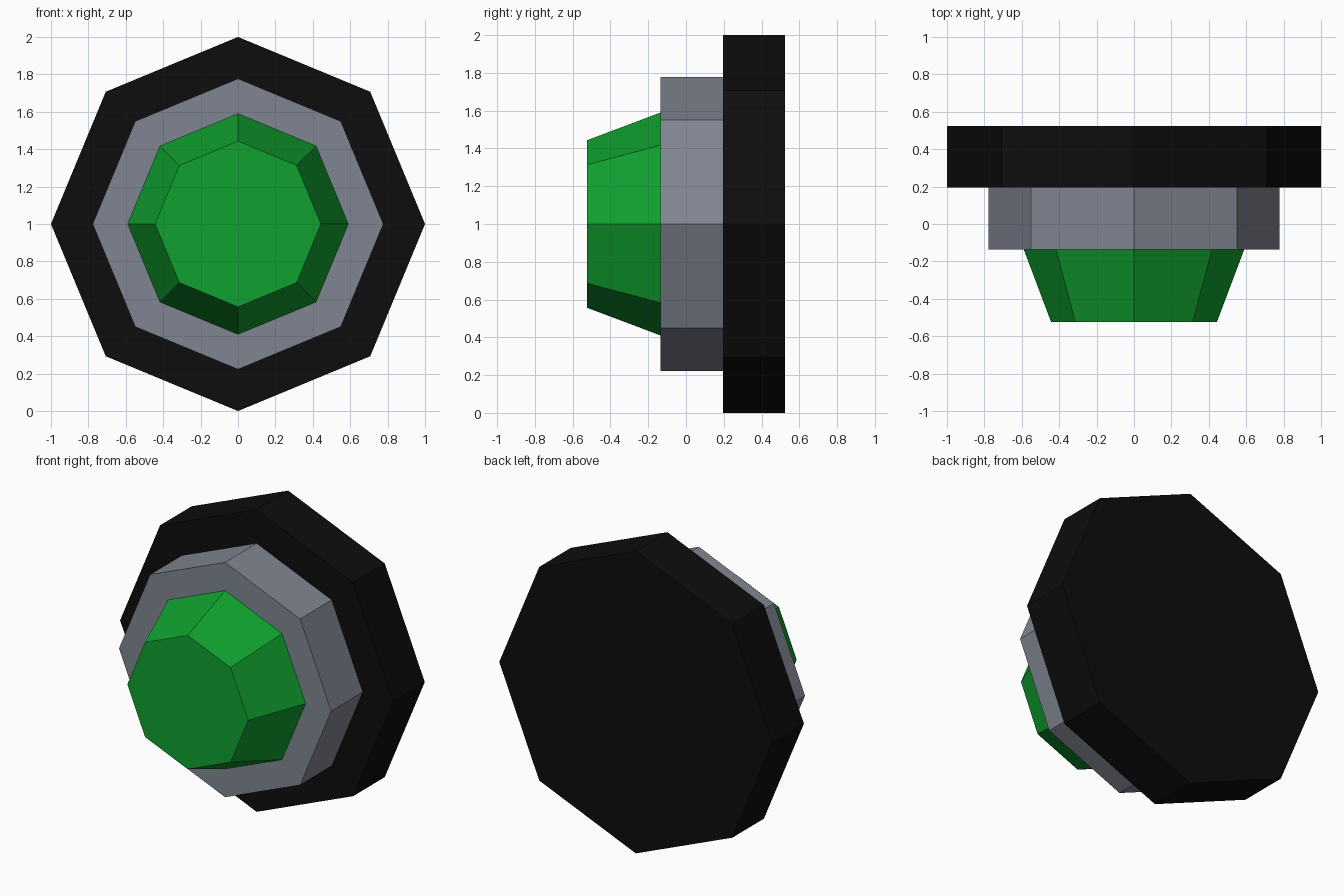
import bpy, math

if "Cube" in bpy.data.objects:
    bpy.data.objects.remove(bpy.data.objects["Cube"])


def material(name, rgb):
    m = bpy.data.materials.new(name)
    m.diffuse_color = (*rgb, 1.0)
    m.use_nodes = True
    m.node_tree.nodes["Principled BSDF"].inputs["Base Color"].default_value = m.diffuse_color
    return m


def octagon(name, back_y, front_y, back_r, front_r, mat):
    """Eight-sided solid along y, centred on z = 1."""
    bpy.ops.mesh.primitive_cone_add(
        vertices=8, radius1=back_r, radius2=front_r, depth=back_y - front_y,
        location=(0, (back_y + front_y) / 2, 1), rotation=(math.pi / 2, 0, 0))
    ob = bpy.context.object
    ob.name = name
    ob.data.materials.append(mat)
    return ob


black = material("black", (0.004, 0.004, 0.004))
grey = material("grey", (0.215, 0.235, 0.285))
green = material("green", (0.005, 0.35, 0.028))

# Each part is sunk slightly into the one behind it
SINK = 0.01
octagon("back_plate", 0.525, 0.195, 1.0, 1.0, black)
octagon("collar", 0.195 + SINK, -0.135, 0.777, 0.777, grey)
slope = (0.59 - 0.443) / (0.525 - 0.135)
octagon("button", -0.135 + SINK, -0.525, 0.59 + slope * SINK, 0.443, green)
